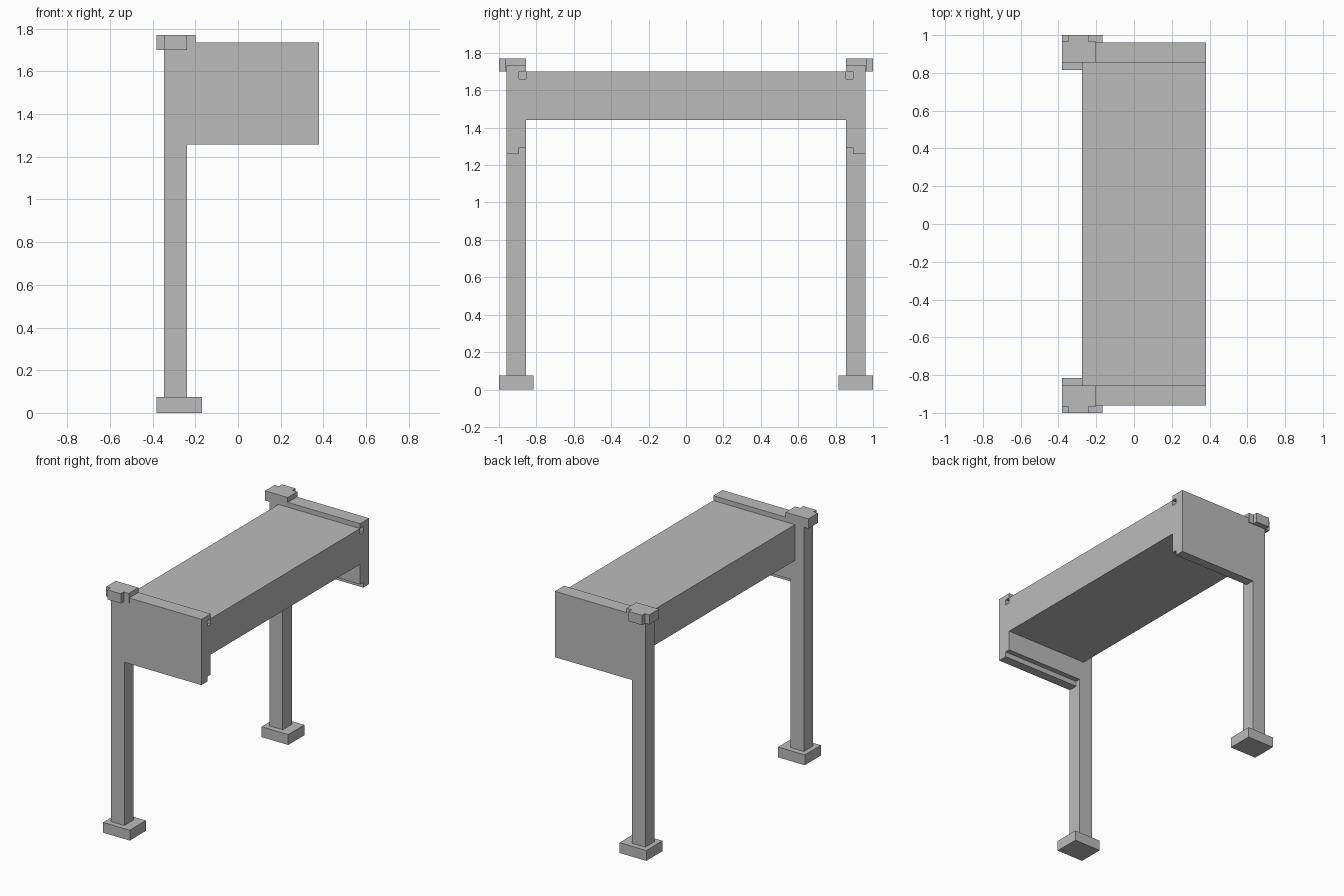
import bpy
import bmesh
from mathutils import Vector

old = bpy.data.objects.get("Cube")
if old:
    bpy.data.objects.remove(old, do_unlink=True)

GREY = (0.5, 0.5, 0.5, 1.0)
mat = bpy.data.materials.new("plain_grey")
mat.use_nodes = True
mat.diffuse_color = GREY
mat.node_tree.nodes["Principled BSDF"].inputs["Base Color"].default_value = GREY


def prism(name, points, offset):
    """Extrude a flat outline of 3D points along an offset."""
    bm = bmesh.new()
    face = bm.faces.new([bm.verts.new(p) for p in points])
    ext = bmesh.ops.extrude_face_region(bm, geom=[face], use_keep_orig=True)
    moved = [v for v in ext["geom"] if isinstance(v, bmesh.types.BMVert)]
    bmesh.ops.translate(bm, verts=moved, vec=Vector(offset))
    bmesh.ops.recalc_face_normals(bm, faces=bm.faces)
    mesh = bpy.data.meshes.new(name)
    bm.to_mesh(mesh)
    bm.free()
    mesh.materials.append(mat)
    obj = bpy.data.objects.new(name, mesh)
    bpy.context.collection.objects.link(obj)
    return obj


def box(name, x, y, z):
    outline = [(x[0], y[0], z[0]), (x[1], y[0], z[0]), (x[1], y[1], z[0]), (x[0], y[1], z[0])]
    return prism(name, outline, (0, 0, z[1] - z[0]))


# Shared lines of the frame
POST_L, POST_R, END = -0.347, -0.24, 0.38
OUTER, INNER, GROOVE = 0.96, 0.855, 0.892
FOOT_TOP, DECK_TOP, WALL_TOP = 0.075, 1.70, 1.735

for side, s in (("front", -1), ("back", 1)):
    # Foot and post
    box(side + "_foot", (-0.382, -0.168), (s * 0.815, s), (0, FOOT_TOP))
    box(side + "_post", (POST_L, POST_R), (s * INNER, s * OUTER), (FOOT_TOP, WALL_TOP))

    # Cap with notched outer corners
    cap = [(-0.382, INNER), (-0.2, INNER), (-0.2, 0.965), (POST_R, 0.965),
           (POST_R, 1), (POST_L, 1), (POST_L, 0.965), (-0.382, 0.965)]
    prism(side + "_cap", [(x, s * y, DECK_TOP) for x, y in cap], (0, 0, 0.07))

    # Side panel with a groove by the deck and a rebate along the lower edge
    panel = [(OUTER, 1.258), (GROOVE, 1.258), (GROOVE, 1.295), (INNER, 1.295),
             (INNER, 1.66), (GROOVE, 1.66), (GROOVE, DECK_TOP), (INNER, DECK_TOP),
             (INNER, WALL_TOP), (OUTER, WALL_TOP)]
    prism(side + "_panel", [(POST_R, s * y, z) for y, z in panel], (END - POST_R, 0, 0))

# Deck spanning between the panels
box("deck", (-0.275, END), (-INNER, INNER), (1.44, DECK_TOP))
